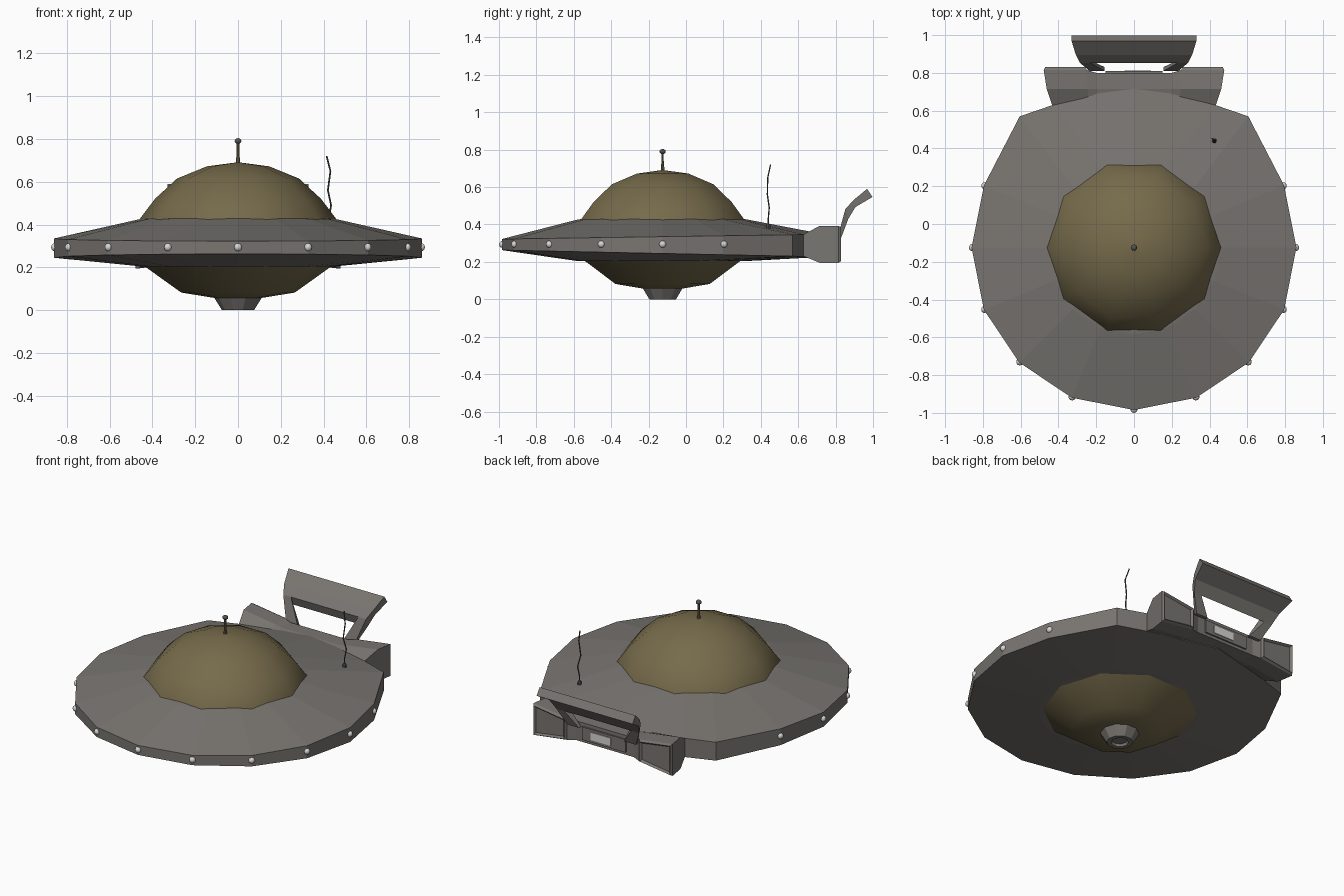
import bpy, bmesh, math
from mathutils import Vector

if "Cube" in bpy.data.objects:
    bpy.data.objects.remove(bpy.data.objects["Cube"])

CY = -0.125  # saucer centre in y


def material(name, col):
    m = bpy.data.materials.new(name)
    m.diffuse_color = (*col, 1)
    m.use_nodes = True
    m.node_tree.nodes["Principled BSDF"].inputs["Base Color"].default_value = m.diffuse_color
    return m


GREY = material("warm grey metal", (0.19, 0.178, 0.165))
KHAKI = material("khaki dome", (0.18, 0.145, 0.07))
WHITE = material("pale lamp", (0.68, 0.68, 0.66))
DARK = material("dark metal", (0.09, 0.085, 0.08))


def make(name, bm, mat, smooth=None):
    bmesh.ops.recalc_face_normals(bm, faces=bm.faces)
    me = bpy.data.meshes.new(name)
    bm.to_mesh(me)
    bm.free()
    ob = bpy.data.objects.new(name, me)
    bpy.context.collection.objects.link(ob)
    me.materials.append(mat)
    if smooth:
        bpy.ops.object.select_all(action='DESELECT')
        ob.select_set(True)
        bpy.context.view_layer.objects.active = ob
        bpy.ops.object.shade_smooth_by_angle(angle=math.radians(smooth))
    return ob


def loft(loops):
    """Skin a list of equal-length point loops and cap both ends."""
    bm = bmesh.new()
    rows = [[bm.verts.new(p) for p in loop] for loop in loops]
    n = len(rows[0])
    for a, b in zip(rows, rows[1:]):
        for i in range(n):
            bm.faces.new((a[i], a[(i + 1) % n], b[(i + 1) % n], b[i]))
    bm.faces.new(rows[0])
    bm.faces.new(rows[-1])
    return bm


def ring(r, z, n, x=0, y=CY):
    return [(x + r * math.cos(2 * math.pi * i / n),
             y + r * math.sin(2 * math.pi * i / n), z) for i in range(n)]


def lathe(name, prof, n, mat, smooth=None):
    return make(name, loft([ring(r, z, n) for r, z in prof]), mat, smooth)


# saucer disc: 16 sides, rear points pulled back into the bumper
rim = []
for k in range(16):
    a = 2 * math.pi * k / 16 - math.pi / 2
    rim.append([0.86 * math.cos(a), CY + 0.86 * math.sin(a)])
for k, (x, y) in {6: (0.605, 0.57), 7: (0.43, 0.63), 8: (0, 0.74)}.items():
    rim[k] = [x, y]
    rim[-k] = [-x, y]


def inner(r, z):
    return [(r * math.sin(2 * math.pi * k / 16),
             CY - r * math.cos(2 * math.pi * k / 16), z) for k in range(16)]


top = [(x, y, 0.322 + (y + 0.985) * 0.0148) for x, y in rim]
bot = [(x, y, 0.263 - (y + 0.985) * 0.021) for x, y in rim]
make("saucer_disc", loft([inner(0.40, 0.203), inner(0.46, 0.205), bot, top,
                          inner(0.46, 0.425), inner(0.40, 0.435)]), GREY)

# domes and bottom nozzle
lathe("upper_dome", [(0.465, 0.40), (0.46, 0.425), (0.388, 0.52), (0.285, 0.615),
                     (0.145, 0.672), (0.01, 0.69)], 10, KHAKI, 50)
lathe("lower_dome", [(0.46, 0.22), (0.43, 0.2), (0.265, 0.082), (0.11, 0.057)],
      10, KHAKI, 50)
lathe("bottom_nozzle", [(0.11, 0.065), (0.11, 0.056), (0.075, 0.0), (0.05, 0.0),
                        (0.045, 0.015)], 10, GREY)

# dome antenna
lathe("antenna_stem", [(0.011, 0.68), (0.006, 0.74), (0.006, 0.785)], 8, KHAKI, 40)
bm = bmesh.new()
bmesh.ops.create_uvsphere(bm, u_segments=10, v_segments=6, radius=0.017)
bmesh.ops.scale(bm, vec=(1, 1, 0.8), verts=bm.verts)
bmesh.ops.translate(bm, vec=(0, CY, 0.79), verts=bm.verts)
make("antenna_ball", bm, DARK, 60)

# bent whip aerial
whip = [(0.425, 0.44, 0.37), (0.425, 0.44, 0.43), (0.435, 0.445, 0.49), (0.42, 0.435, 0.56),
        (0.432, 0.437, 0.65), (0.414, 0.452, 0.72)]
make("whip_aerial", loft([ring(0.004, z, 6, x, y) for x, y, z in whip]), DARK)
make("whip_base", loft([ring(r, z, 8, 0.425, 0.44) for r, z in
                        ((0.012, 0.36), (0.012, 0.395), (0.006, 0.405))]), DARK)

# rim lamps on the front and side corners
for k in range(-5, 6):
    x, y = rim[k]
    bm = bmesh.new()
    bmesh.ops.create_uvsphere(bm, u_segments=10, v_segments=6, radius=0.019)
    bmesh.ops.translate(bm, vec=(x * 0.995, CY + (y - CY) * 0.995, 0.294), verts=bm.verts)
    make("rim_lamp", bm, WHITE, 60)

# rear bumper: bow-tie loft along x, tall at the ends
stations = []
for x, xf, zb, zt, yr, yf in ((0.478, 0.43, 0.195, 0.393, 0.815, 0.62),
                              (0.25, 0.24, 0.225, 0.362, 0.815, 0.66),
                              (0.20, 0.20, 0.232, 0.352, 0.80, 0.67)):
    stations.append([(xf, yf, 0.234), (xf, yf, 0.342), ((x * 2 + xf) / 3, 0.715, zt),
                     (x, yr, zt), (x, yr, zb), ((x * 2 + xf) / 3, 0.715, zb)])
stations += [[(-x, y, z) for x, y, z in s] for s in reversed(stations)]
bm = loft(stations)
bm.normal_update()
bmesh.ops.recalc_face_normals(bm, faces=bm.faces)
# recessed tail panels on the two rear pod faces
pods = [f for f in bm.faces
        if f.normal.y > 0.8 and abs(f.calc_center_median().x) > 0.3]
bmesh.ops.inset_individual(bm, faces=pods, thickness=0.012, depth=0.015)
bmesh.ops.inset_individual(bm, faces=pods, thickness=0.015, depth=-0.012)
make("rear_bumper", bm, GREY)


def box(name, c, s, mat):
    bm = bmesh.new()
    bmesh.ops.create_cube(bm, size=1)
    bmesh.ops.scale(bm, vec=s, verts=bm.verts)
    bmesh.ops.translate(bm, vec=c, verts=bm.verts)
    make(name, bm, mat)


box("rear_plate_frame", (0, 0.803, 0.29), (0.30, 0.012, 0.08), GREY)
box("rear_plate", (0.02, 0.810, 0.29), (0.14, 0.006, 0.048), WHITE)

# spoiler: curved wing bar on two splayed legs
lower = [(0.81, 0.33), (0.852, 0.482), (0.895, 0.53), (0.968, 0.59)]   # front side
upper = [(0.83, 0.33), (0.868, 0.43), (0.906, 0.493), (0.997, 0.547)]  # back side


def strip(i, x0, x1):
    (ya, za), (yb, zb) = lower[i], upper[i]
    return [(x0, ya, za), (x1, ya, za), (x1, yb, zb), (x0, yb, zb)]


make("spoiler_bar", loft([strip(1, -0.285, 0.285), strip(2, -0.308, 0.308),
                          strip(3, -0.33, 0.33)]), GREY)
for side, s in (("left", -1), ("right", 1)):
    make(side + "_spoiler_leg", loft([strip(0, 0.155 * s, 0.235 * s),
                                      strip(1, 0.232 * s, 0.285 * s)]), GREY)
